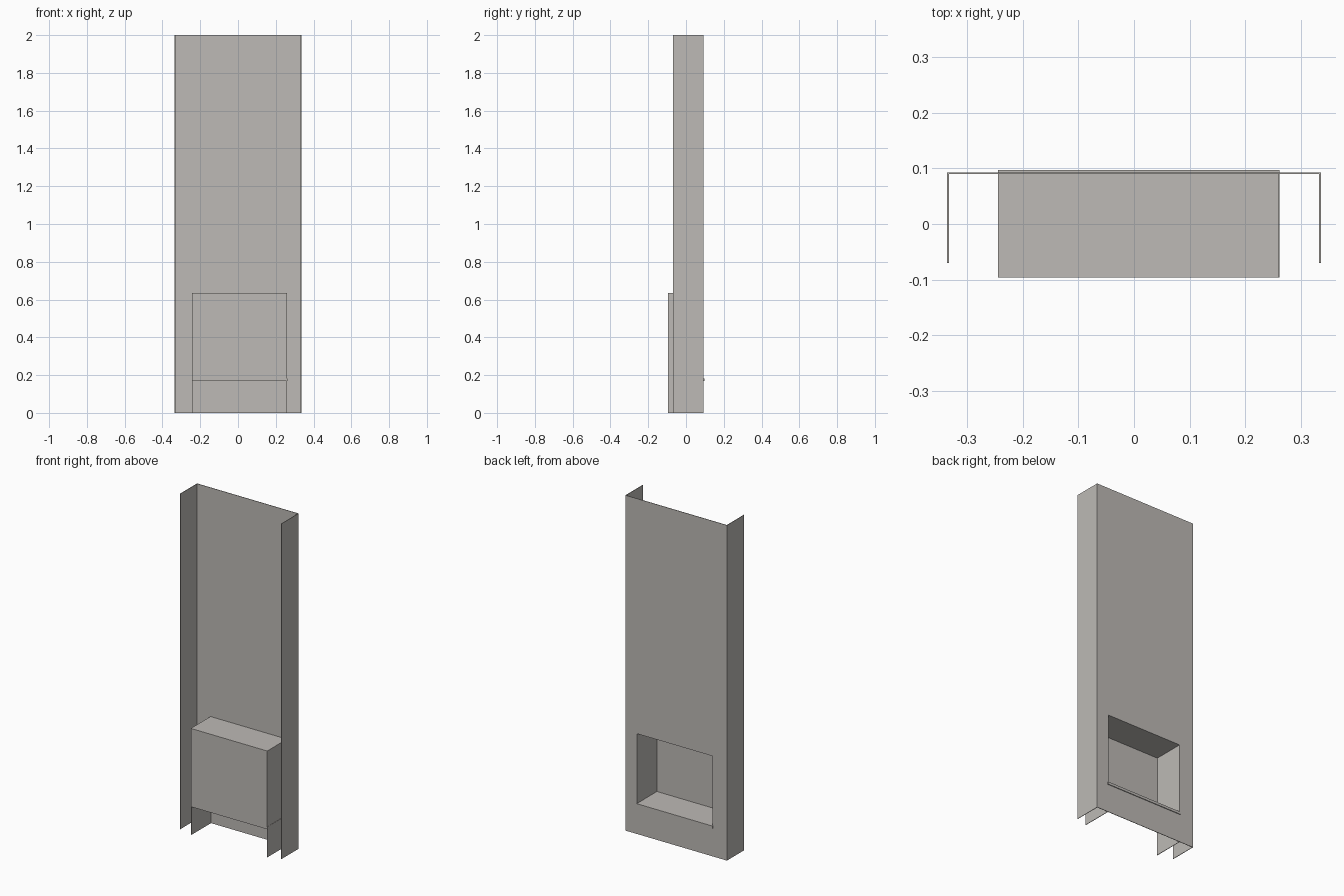
import bpy, bmesh

if "Cube" in bpy.data.objects:
    bpy.data.objects.remove(bpy.data.objects["Cube"])

T = 0.003  # sheet thickness

grey = bpy.data.materials.new("warm grey metal")
grey.diffuse_color = (0.51, 0.49, 0.465, 1)
grey.use_nodes = True
grey.node_tree.nodes["Principled BSDF"].inputs["Base Color"].default_value = grey.diffuse_color


def finish(name, bm):
    bmesh.ops.recalc_face_normals(bm, faces=bm.faces)
    mesh = bpy.data.meshes.new(name)
    bm.to_mesh(mesh)
    bm.free()
    mesh.materials.append(grey)
    ob = bpy.data.objects.new(name, mesh)
    bpy.context.collection.objects.link(ob)
    return ob


def box(name, x0, x1, y0, y1, z0, z1):
    bm = bmesh.new()
    bmesh.ops.create_cube(bm, size=1)
    for v in bm.verts:
        v.co.x = x1 if v.co.x > 0 else x0
        v.co.y = y1 if v.co.y > 0 else y0
        v.co.z = z1 if v.co.z > 0 else z0
    return finish(name, bm)


# folded back panel with side flanges: U profile extruded upwards
W, B, F = 0.335, 0.0925, -0.07
half = [(W, F), (W, B)]
inner = [(W - T, B - T), (W - T, F)]
profile = half + [(-x, y) for x, y in reversed(half)]
profile += [(-x, y) for x, y in reversed(inner)] + inner
bm = bmesh.new()
face = bm.faces.new([bm.verts.new((x, y, 0)) for x, y in profile])
ext = bmesh.ops.extrude_face_region(bm, geom=[face])
bmesh.ops.translate(bm, vec=(0, 0, 2),
                    verts=[g for g in ext["geom"] if isinstance(g, bmesh.types.BMVert)])
panel = finish("back_panel", bm)

# opening through the back panel
L, R = -0.244, 0.257
cutter = box("opening_cutter", L + T, R, 0.05, 0.15, 0.168, 0.598)
cutter.hide_render = True
cut = panel.modifiers.new("opening", "BOOLEAN")
cut.operation = "DIFFERENCE"
cut.solver = "EXACT"
cut.object = cutter
bpy.context.view_layer.objects.active = panel
bpy.ops.object.modifier_apply(modifier=cut.name)
bpy.data.objects.remove(cutter)

# recessed niche behind the opening; its side walls run to the floor
Y0, Y1 = -0.096, B - T
TOP = 0.635
box("niche_left_wall", L, L + T, Y0, Y1, 0, TOP)
box("niche_right_wall", R, R + T, Y0, Y1, 0, TOP)
box("niche_front_wall", L + T, R, Y0, Y0 + T, 0.183, TOP)
box("niche_top", L + T, R, Y0 + T, Y1, 0.598, TOP)
box("niche_shelf", L, R + 0.004, Y0, 0.097, 0.168, 0.183)
